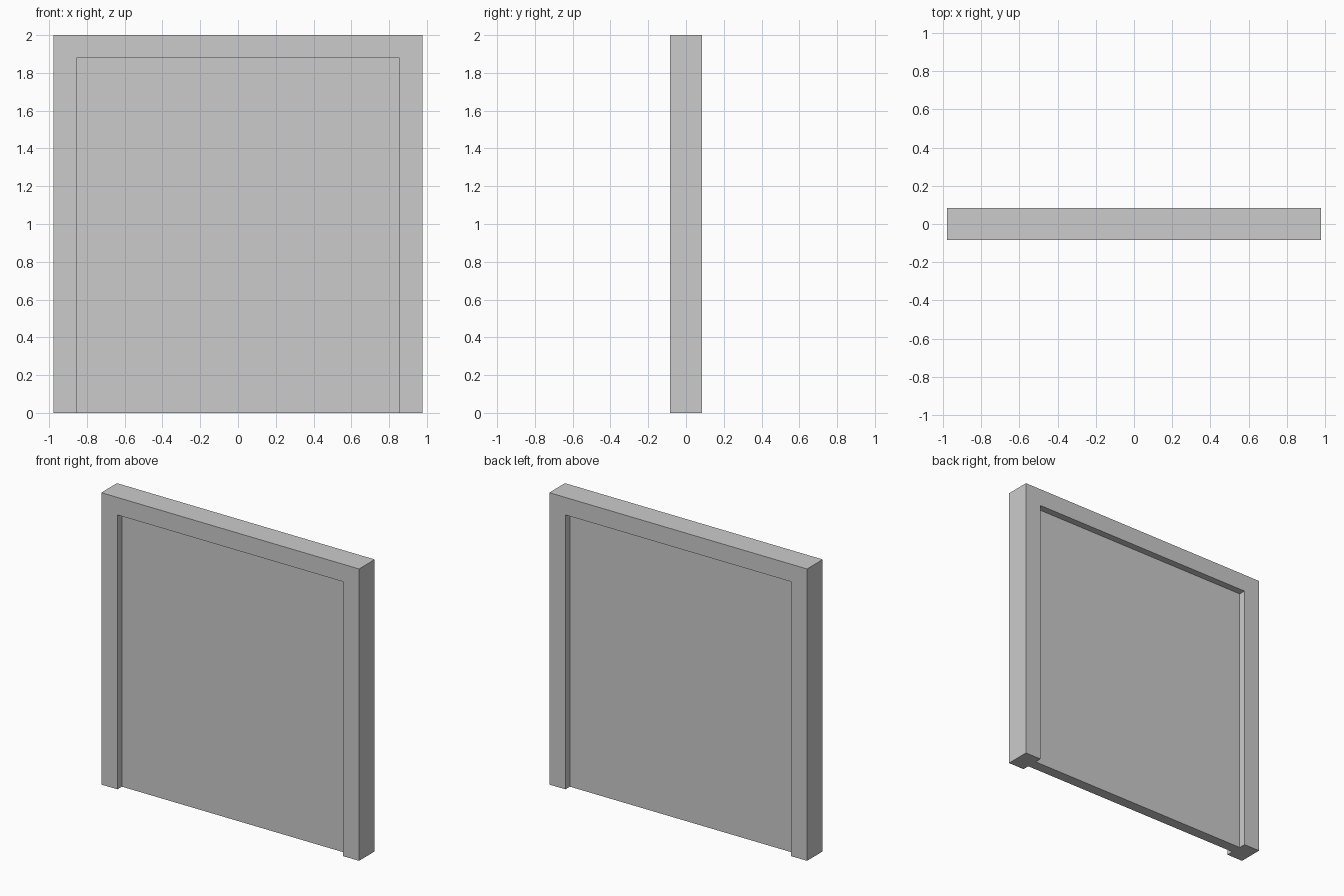
import bpy
import bmesh

old = bpy.data.objects.get("Cube")
if old:
    bpy.data.objects.remove(old, do_unlink=True)

OUTER_X, OUTER_TOP, FRAME_Y = 0.977, 2.0, 0.085
INNER_X, INNER_TOP, PANEL_Y = 0.855, 1.88, 0.037

grey = bpy.data.materials.new("light_grey")
grey.use_nodes = True
colour = (0.6, 0.6, 0.6, 1.0)
grey.diffuse_color = colour
grey.node_tree.nodes["Principled BSDF"].inputs["Base Color"].default_value = colour


def extruded(name, outline, half_depth):
    """Extrude a front outline of (x, z) points evenly about y = 0."""
    bm = bmesh.new()
    face = bm.faces.new([bm.verts.new((x, -half_depth, z)) for x, z in outline])
    result = bmesh.ops.extrude_face_region(bm, geom=[face], use_keep_orig=True)
    moved = [g for g in result["geom"] if isinstance(g, bmesh.types.BMVert)]
    bmesh.ops.translate(bm, verts=moved, vec=(0, 2 * half_depth, 0))
    bmesh.ops.recalc_face_normals(bm, faces=bm.faces)
    mesh = bpy.data.meshes.new(name)
    bm.to_mesh(mesh)
    bm.free()
    mesh.materials.append(grey)
    obj = bpy.data.objects.new(name, mesh)
    bpy.context.collection.objects.link(obj)
    return obj


# Surround: two jambs joined by a header, open at the bottom
right_half = [(INNER_X, INNER_TOP), (INNER_X, 0), (OUTER_X, 0), (OUTER_X, OUTER_TOP)]
left_half = [(-x, z) for x, z in reversed(right_half)]
extruded("door_frame", right_half + left_half, FRAME_Y)

# Flat panel recessed on both faces
panel = [(-INNER_X, 0), (INNER_X, 0), (INNER_X, INNER_TOP), (-INNER_X, INNER_TOP)]
extruded("door_panel", panel, PANEL_Y)
